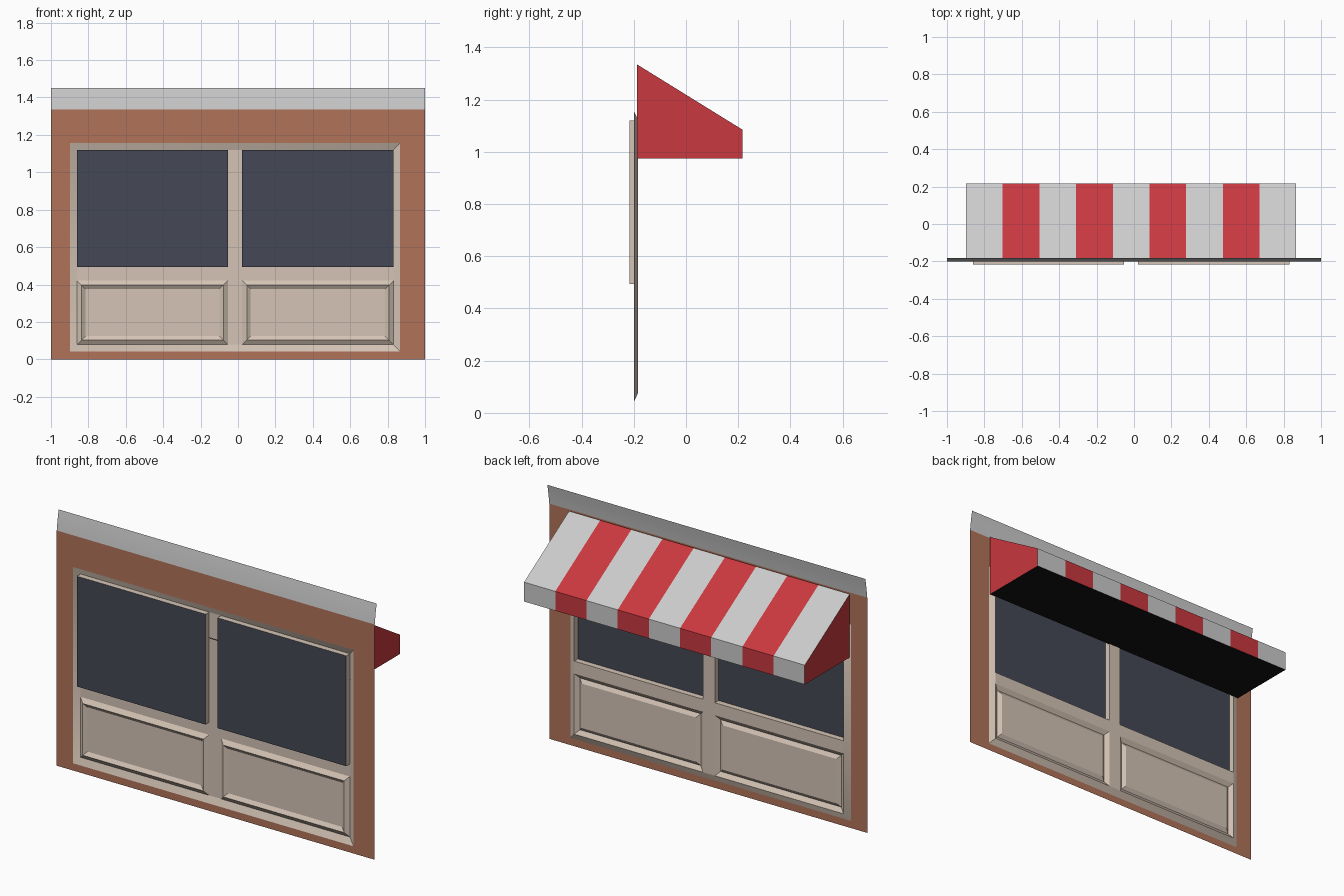
import bpy, bmesh
from math import radians

if "Cube" in bpy.data.objects:
    bpy.data.objects.remove(bpy.data.objects["Cube"])


def material(name, rgb):
    m = bpy.data.materials.new(name)
    m.diffuse_color = (*rgb, 1)
    m.use_nodes = True
    m.node_tree.nodes["Principled BSDF"].inputs["Base Color"].default_value = m.diffuse_color
    return m


BRICK = material("brick", (0.44, 0.17, 0.10))
CREAM = material("cream", (0.66, 0.55, 0.46))
GLASS = material("dark_glass", (0.06, 0.065, 0.09))
RED = material("red_cloth", (0.58, 0.04, 0.05))
BLACK = material("black", (0.006, 0.006, 0.006))


def mesh_object(name, polys, mat=None, smooth=False):
    """Object from polygons given as lists of points, shared points merged."""
    bm = bmesh.new()
    for p in polys:
        bm.faces.new([bm.verts.new(c) for c in p])
    bmesh.ops.remove_doubles(bm, verts=bm.verts, dist=1e-5)
    me = bpy.data.meshes.new(name)
    bm.to_mesh(me)
    bm.free()
    ob = bpy.data.objects.new(name, me)
    bpy.context.collection.objects.link(ob)
    if mat:
        me.materials.append(mat)
    if smooth:
        bpy.ops.object.select_all(action='DESELECT')
        ob.select_set(True)
        bpy.context.view_layer.objects.active = ob
        bpy.ops.object.shade_smooth_by_angle(angle=radians(35))
    return ob


def rect(x0, x1, z0, z1, y):
    """Rectangle facing +y."""
    return [(x0, y, z0), (x0, y, z1), (x1, y, z1), (x1, y, z0)]


def inset(r, d, y):
    return rect(r[0][0] + d, r[2][0] - d, r[0][2] + d, r[1][2] - d, y)


def ring(a, b):
    """Four quads joining an outer rectangle to an inner one."""
    return [[a[i], a[(i + 1) % 4], b[(i + 1) % 4], b[i]] for i in range(4)]


WALL_Y, FRAME_Y, PANE_Y = -0.20, -0.183, -0.216
XL, XA, XB, XR = -0.862, -0.053, 0.022, 0.832      # opening edges
ZP0, ZP1, ZW0, ZW1 = 0.078, 0.422, 0.493, 1.12     # panel and window heights

# Brick wall sheet around the shopfront
frame_outer = rect(-0.898, 0.867, 0.041, 1.157, WALL_Y)
mesh_object("wall", ring(rect(-1, 1, 0, 1.337, WALL_Y), frame_outer), BRICK)

# Sloped surround with centre post and rails
frame = ring(frame_outer, rect(XL, XR, ZP0, ZW1, FRAME_Y))
frame.append(rect(XA, XB, ZP0, ZW1, FRAME_Y))
for x0, x1 in ((XL, XA), (XB, XR)):
    frame.append(rect(x0, x1, ZP1, ZW0, FRAME_Y))
mesh_object("shopfront_frame", frame, CREAM, smooth=True)

# Recessed windows and moulded lower panels
for side, x0, x1 in (("left", XL, XA), ("right", XB, XR)):
    opening = rect(x0, x1, ZW0, ZW1, FRAME_Y)
    pane = inset(opening, 0, PANE_Y)
    mesh_object(side + "_window_reveal", ring(opening, pane), CREAM)
    mesh_object(side + "_window_pane", [pane], GLASS)
    edge = rect(x0, x1, ZP0, ZP1, FRAME_Y)
    groove = inset(edge, 0.025, WALL_Y)
    field = inset(edge, 0.046, FRAME_Y - 0.003)
    mesh_object(side + "_lower_panel",
                ring(edge, groove) + ring(groove, field) + [field], CREAM)

# Flared cornice strip
prof = [(-0.20, 1.337), (-0.196, 1.37), (-0.19, 1.41), (-0.183, 1.45)]
mesh_object("cornice", [[(-1, a[0], a[1]), (-1, b[0], b[1]), (1, b[0], b[1]), (1, a[0], a[1])]
                        for a, b in zip(prof, prof[1:])], smooth=True)

# Striped awning: sloping top and front valance
AX0, AX1, N = -0.898, 0.867, 9
section = [(-0.188, 1.335), (0.216, 1.085), (0.216, 0.975), (-0.188, 0.975)]
w = (AX1 - AX0) / N
for name, mat, start in (("awning_pale_stripes", None, 0), ("awning_red_stripes", RED, 1)):
    polys = []
    for i in range(start, N, 2):
        a, b = AX0 + i * w, AX0 + (i + 1) * w
        for p, q in zip(section[:2], section[1:3]):
            polys.append([(a, *p), (a, *q), (b, *q), (b, *p)])
    mesh_object(name, polys, mat)

# Awning ends and underside
mesh_object("awning_ends", [[(AX0, *p) for p in reversed(section)],
                            [(AX1, *p) for p in section]], RED)
p, q = section[2:]
mesh_object("awning_underside", [[(AX0, *p), (AX0, *q), (AX1, *q), (AX1, *p)]], BLACK)

# Face awning ends outward
for name in ("awning_ends",):
    me = bpy.data.objects[name].data
    for poly in me.polygons:
        if poly.normal.x * poly.center.x < 0:
            poly.flip()
